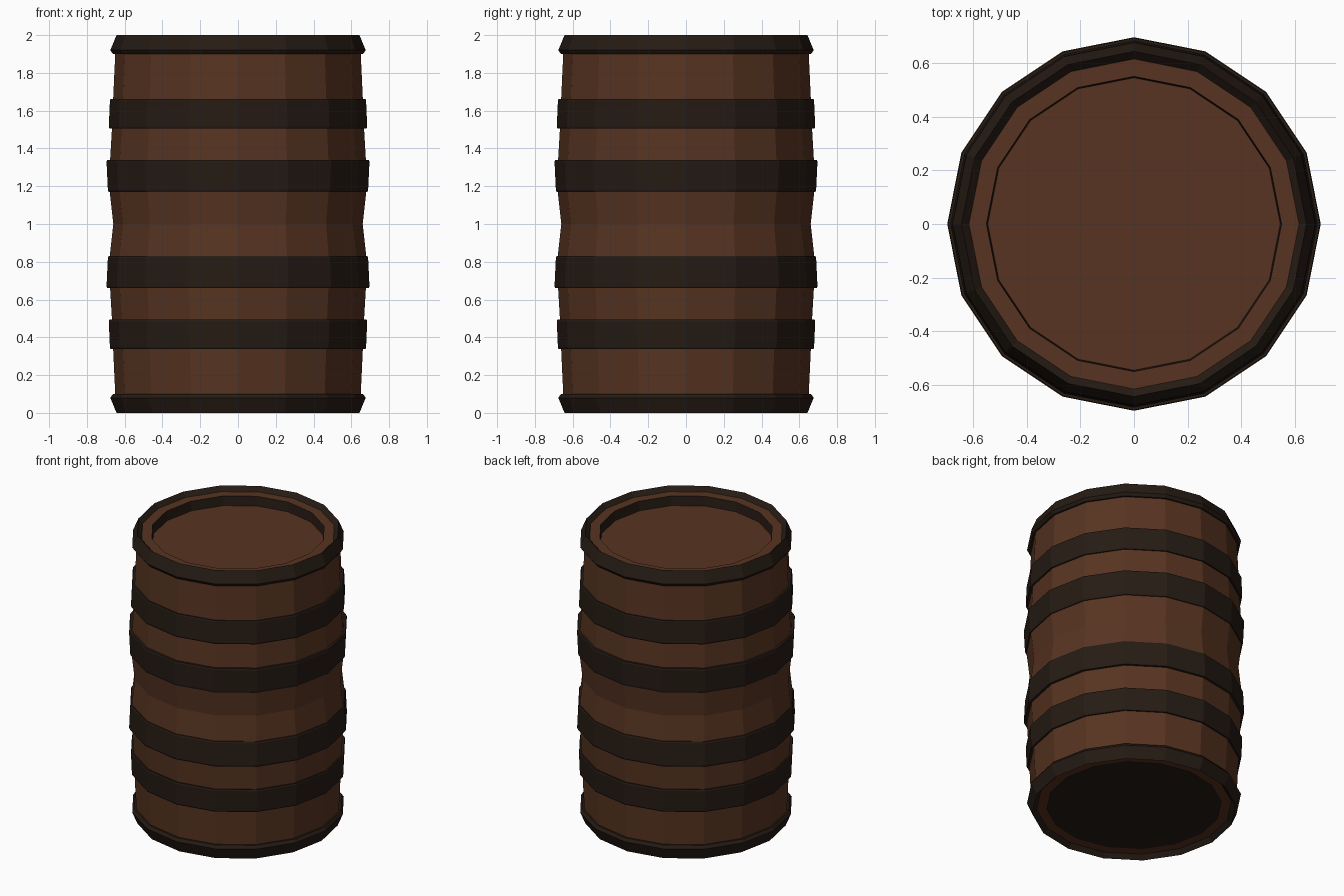
import bpy, bmesh
from math import cos, sin, pi

if "Cube" in bpy.data.objects:
    bpy.data.objects.remove(bpy.data.objects["Cube"])

SIDES = 16


def material(name, color):
    m = bpy.data.materials.new(name)
    m.diffuse_color = (*color, 1)
    m.use_nodes = True
    m.node_tree.nodes["Principled BSDF"].inputs["Base Color"].default_value = m.diffuse_color
    return m


wood = material("wood", (0.095, 0.034, 0.015))
iron = material("dark_iron", (0.019, 0.011, 0.007))


def lathe(name, profile, mat, closed=False):
    """Spin an (r, z) profile around z; r = 0 points become a fan centre."""
    bm = bmesh.new()
    rings = []
    for r, z in profile:
        if r == 0:
            rings.append([bm.verts.new((0, 0, z))] * SIDES)
        else:
            rings.append([bm.verts.new((r * cos(2 * pi * i / SIDES),
                                        r * sin(2 * pi * i / SIDES), z))
                          for i in range(SIDES)])
    pairs = list(zip(rings, rings[1:]))
    if closed:
        pairs.append((rings[-1], rings[0]))
    for a, b in pairs:
        for i in range(SIDES):
            j = (i + 1) % SIDES
            quad = list(dict.fromkeys((a[i], a[j], b[j], b[i])))
            bm.faces.new(quad)
    me = bpy.data.meshes.new(name)
    bm.to_mesh(me)
    bm.free()
    me.materials.append(mat)
    ob = bpy.data.objects.new(name, me)
    bpy.context.collection.objects.link(ob)
    return ob


def flip(profile):
    """Mirror a profile about mid height, keeping the winding."""
    return [(r, 2 - z) for r, z in reversed(profile)]


# Staves: bulging wall with a slight waist, plus end-grain rings
upper = [(0.66, 1.0), (0.679, 1.17), (0.677, 1.34), (0.667, 1.51),
         (0.661, 1.66), (0.65, 1.90), (0.615, 1.97), (0.55, 1.97)]
lathe("staves", flip(upper)[:-1] + upper, wood)

# Recessed lid with its dark inner wall
lathe("lid_wall", [(0.55, 1.97), (0.545, 1.905)], iron)
lathe("lid", [(0.545, 1.905), (0, 1.905)], wood)

# Dark base plate
lathe("base", [(0, 0.035), (0.56, 0.035), (0.56, 0.03)][:2], iron)

# Hoops and end rims, mirrored top to bottom
hoops = {
    "end_rim": [(0.645, 1.90), (0.662, 1.90), (0.676, 1.92),
                (0.643, 2.0), (0.615, 1.97)],
    "outer_hoop": [(0.66, 1.51), (0.681, 1.505), (0.684, 1.515),
                   (0.678, 1.655), (0.674, 1.663), (0.655, 1.66)],
    "inner_hoop": [(0.672, 1.17), (0.685, 1.17), (0.689, 1.18),
                   (0.696, 1.33), (0.693, 1.34), (0.67, 1.34)],
}
for name, profile in hoops.items():
    lathe("top_" + name, profile, iron, closed=True)
    lathe("bottom_" + name, flip(profile), iron, closed=True)
